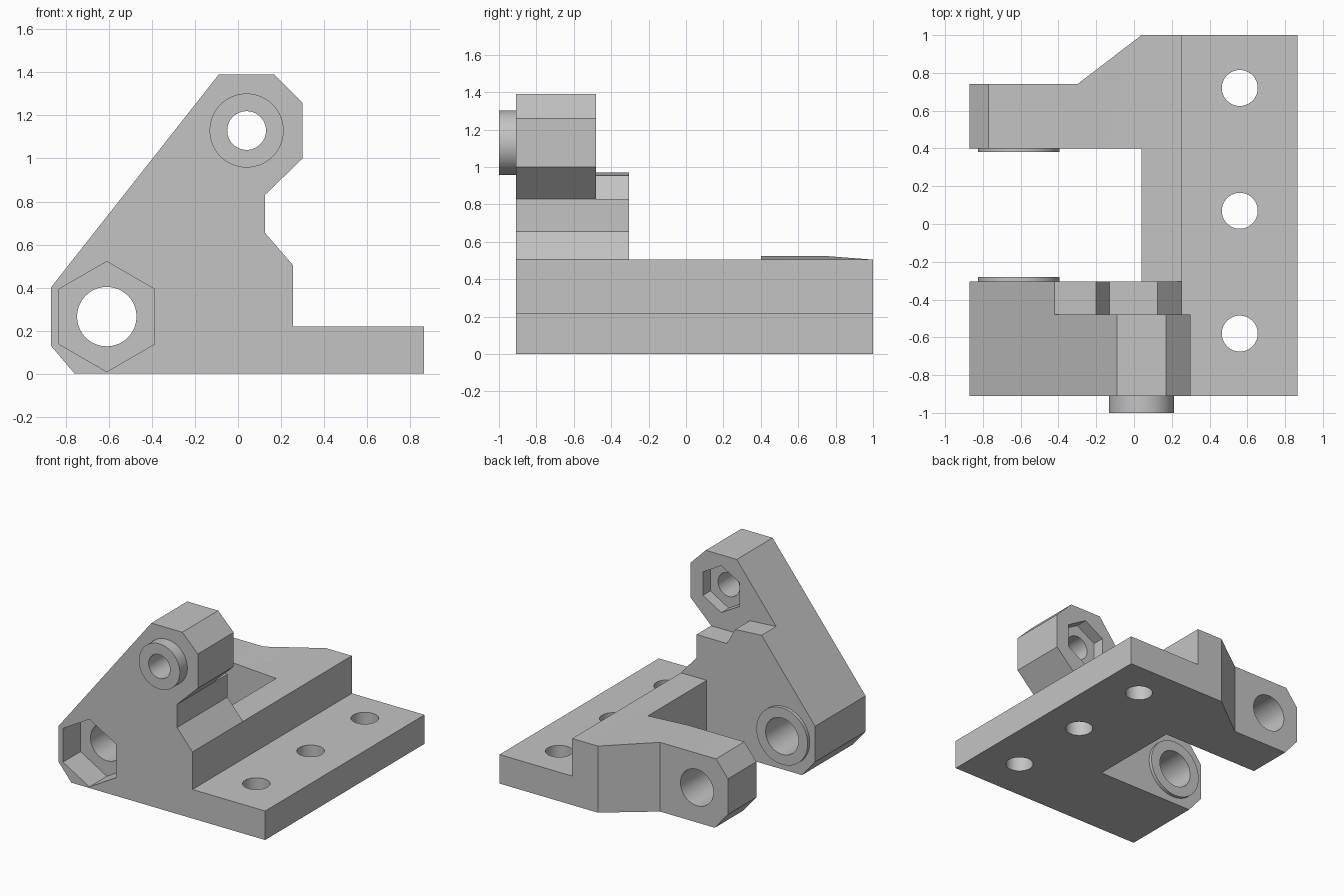
import bpy
import bmesh
from math import sin, cos, pi, radians

if "Cube" in bpy.data.objects:
    bpy.data.objects.remove(bpy.data.objects["Cube"])

grey = bpy.data.materials.new("light grey")
grey.use_nodes = True
colour = (0.55, 0.55, 0.55, 1)
grey.diffuse_color = colour
grey.node_tree.nodes["Principled BSDF"].inputs["Base Color"].default_value = colour


def prism(name, outline, start, end, axis="Y"):
    """Extrude a flat outline, given in XZ (axis Y) or XY (axis Z)."""
    def place(a, b, c):
        return (a, c, b) if axis == "Y" else (a, b, c)
    bm = bmesh.new()
    face = bm.faces.new([bm.verts.new(place(a, b, start)) for a, b in outline])
    result = bmesh.ops.extrude_face_region(bm, geom=[face])
    for v in result["geom"]:
        if isinstance(v, bmesh.types.BMVert):
            v.co["XYZ".index(axis)] = end
    bmesh.ops.recalc_face_normals(bm, faces=bm.faces)
    mesh = bpy.data.meshes.new(name)
    bm.to_mesh(mesh)
    bm.free()
    mesh.materials.append(grey)
    obj = bpy.data.objects.new(name, mesh)
    bpy.context.collection.objects.link(obj)
    return obj


def ring(centre, radius, sides=128):
    """Outline of a regular polygon with a corner at the top."""
    return [(centre[0] + radius * sin(2 * pi * i / sides),
             centre[1] + radius * cos(2 * pi * i / sides)) for i in range(sides)]


def combine(target, tool, operation):
    """Join or cut with a helper solid, then drop the helper."""
    mod = target.modifiers.new(operation, "BOOLEAN")
    mod.operation = operation
    mod.solver = "EXACT"
    mod.object = tool
    bpy.context.view_layer.objects.active = target
    bpy.ops.object.modifier_apply(modifier=mod.name)
    bpy.data.objects.remove(tool)


PIVOT = (-0.61, 0.265)
UPPER = (0.04, 1.13)
FRONT, BACK = -0.91, -0.305

# Upright front plate with its foot
body = prism("bracket_body", [
    (-0.87, 0.13), (-0.76, 0), (0.865, 0), (0.865, 0.22), (0.255, 0.22),
    (0.255, 0.505), (0.125, 0.655), (0.125, 0.83), (0.3, 1.0), (0.3, 1.26),
    (0.17, 1.39), (-0.09, 1.39), (-0.87, 0.4)], FRONT, BACK)

# Ledge behind the upper head
combine(body, prism("ledge_cutter", [
    (0.5, 0.83), (-0.13, 0.83), (-0.2, 0.955), (-0.42, 0.97), (-0.7, 0.99),
    (-0.7, 1.6), (0.5, 1.6)], -0.48, -0.1), "DIFFERENCE")

# Base plate and raised rail
combine(body, prism("base_rail", [
    (0.04, 0), (0.865, 0), (0.865, 0.22), (0.255, 0.22), (0.255, 0.505),
    (0.04, 0.505)], -0.5, 1), "UNION")

# Rear arm with its slanted back corner
arm = prism("rear_arm", [
    (-0.87, 0.13), (-0.76, 0), (0.15, 0), (0.15, 0.5), (0.04, 0.505),
    (-0.3, 0.525), (-0.77, 0.525), (-0.87, 0.4)], 0.4, 1)
combine(arm, prism("corner_cutter", [
    (-1, 0.74), (-0.3, 0.74), (0.04, 1), (0.17, 1.1), (-1, 1.1)],
    -0.2, 0.8, "Z"), "DIFFERENCE")
combine(body, arm, "UNION")

# Spacer rings and upper collar
for name, centre, radius, start, end in (
        ("front_spacer", PIVOT, 0.215, -0.4, -0.28),
        ("rear_spacer", PIVOT, 0.215, 0.38, 0.5),
        ("upper_collar", UPPER, 0.172, -1, -0.8)):
    combine(body, prism(name, ring(centre, radius), start, end), "UNION")

# Pivot holes and hexagonal nut pockets
for name, centre, radius, sides, start, end in (
        ("pivot_hole", PIVOT, 0.138, 128, -1.2, 1.2),
        ("upper_hole", UPPER, 0.09, 128, -1.2, 0),
        ("pivot_pocket", PIVOT, 0.256, 6, -1.2, -0.7),
        ("upper_pocket", UPPER, 0.178, 6, -0.57, -0.2)):
    combine(body, prism(name, ring(centre, radius, sides), start, end), "DIFFERENCE")

# Mounting holes
for y in (-0.58, 0.07, 0.72):
    combine(body, prism("mount_hole", ring((0.56, y), 0.095), -0.2, 0.4, "Z"), "DIFFERENCE")

# Smooth the round walls only
bpy.ops.object.select_all(action="DESELECT")
body.select_set(True)
bpy.context.view_layer.objects.active = body
bpy.ops.object.shade_smooth_by_angle(angle=radians(3.5))
